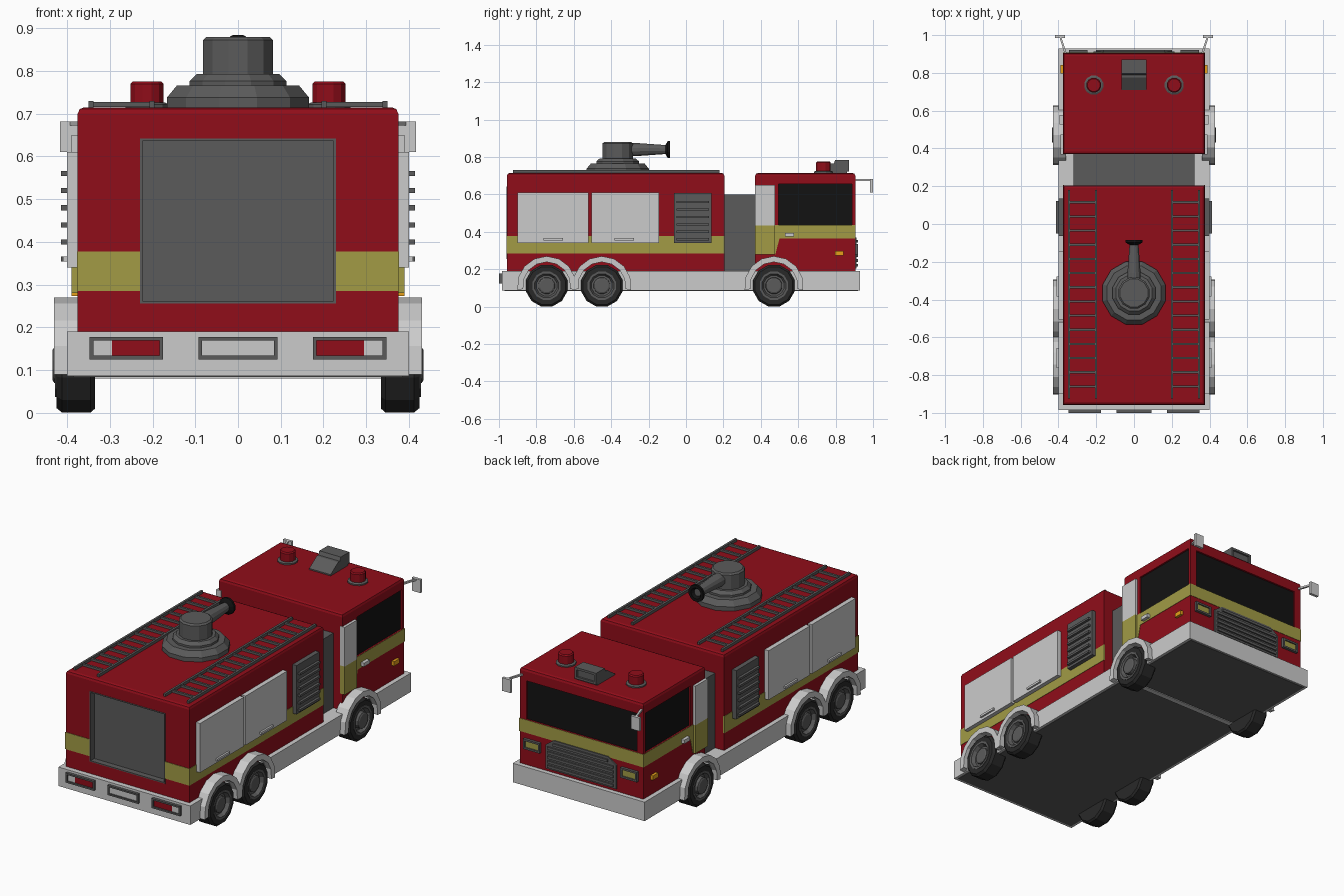
import bpy, bmesh
from math import sin, cos, pi, radians
from mathutils import Vector, Matrix

if "Cube" in bpy.data.objects:
    bpy.data.objects.remove(bpy.data.objects["Cube"])

def material(name, r, g, b):
    m = bpy.data.materials.new(name)
    m.diffuse_color = (r, g, b, 1)
    m.use_nodes = True
    m.node_tree.nodes["Principled BSDF"].inputs["Base Color"].default_value = m.diffuse_color
    return m

RED = material("red", 0.28, 0.004, 0.010)
WHITE = material("light_grey", 0.60, 0.60, 0.60)
GREY = material("dark_grey", 0.105, 0.105, 0.105)
BLACK = material("black", 0.006, 0.006, 0.006)
TYRE = material("tyre", 0.022, 0.022, 0.022)
YELLOW = material("yellow", 0.36, 0.33, 0.06)
ORANGE = material("orange", 0.8, 0.35, 0.01)

def finish(name, bm, mat, mirror=False):
    bmesh.ops.recalc_face_normals(bm, faces=bm.faces)
    me = bpy.data.meshes.new(name)
    bm.to_mesh(me)
    bm.free()
    if mat:
        me.materials.append(mat)
    ob = bpy.data.objects.new(name, me)
    bpy.context.collection.objects.link(ob)
    if mirror:
        ob.modifiers.new("mirror", 'MIRROR')
    return ob

def add_box(bm, x0, x1, y0, y1, z0, z1):
    m = Matrix.Translation(((x0+x1)/2, (y0+y1)/2, (z0+z1)/2)) @ Matrix.Diagonal((x1-x0, y1-y0, z1-z0, 1))
    return bmesh.ops.create_cube(bm, size=1, matrix=m)

def boxes(name, dims, mat, mirror=False, bevel=0):
    bm = bmesh.new()
    for d in dims:
        add_box(bm, *d)
    if bevel:  # round the roof edges
        top = max(v.co.z for v in bm.verts) - 1e-4
        es = [e for e in bm.edges if all(v.co.z > top for v in e.verts)]
        bmesh.ops.bevel(bm, geom=es, offset=bevel, segments=2, profile=0.5, affect='EDGES')
    return finish(name, bm, mat, mirror)

def box(name, x0, x1, y0, y1, z0, z1, mat, mirror=False, bevel=0):
    return boxes(name, [(x0, x1, y0, y1, z0, z1)], mat, mirror, bevel)

def frame(name, x0, x1, y0, y1, z0, z1, t, mat, mirror=False):
    return boxes(name, [(x0, x1, y0, y1, z0, z0+t), (x0, x1, y0, y1, z1-t, z1),
                        (x0, x0+t, y0, y1, z0+t, z1-t), (x1-t, x1, y0, y1, z0+t, z1-t)], mat, mirror)

def prism(name, pts, axis, a, b, mat, mirror=False):
    bm = bmesh.new()
    place = (lambda p: (a, p[0], p[1])) if axis == 'x' else (lambda p: (p[0], a, p[1]))
    f = bm.faces.new([bm.verts.new(place(p)) for p in pts])
    r = bmesh.ops.extrude_face_region(bm, geom=[f])
    d = Vector((b-a, 0, 0)) if axis == 'x' else Vector((0, b-a, 0))
    bmesh.ops.translate(bm, vec=d, verts=[v for v in r['geom'] if isinstance(v, bmesh.types.BMVert)])
    return finish(name, bm, mat, mirror)

def lathe(name, profile, centre, axis, mat, n=12, mirror=False):
    # profile of (radius, height along axis)
    bm = bmesh.new()
    rings = []
    for r, h in profile:
        ring = []
        for i in range(n):
            t = 2*pi*(i+0.5)/n
            u, v = r*cos(t), r*sin(t)
            p = {'x': (h, u, v), 'y': (u, h, v), 'z': (u, v, h)}[axis]
            ring.append(bm.verts.new(Vector(p) + Vector(centre)))
        rings.append(ring)
    for p, q in zip(rings, rings[1:]):
        for i in range(n):
            bm.faces.new((p[i], p[(i+1) % n], q[(i+1) % n], q[i]))
    bm.faces.new(rings[0])
    bm.faces.new(rings[-1])
    return finish(name, bm, mat, mirror)

def carve(body, name, dims, mirror=False):
    c = box(name, *dims, None, mirror)
    c.hide_render = True
    c.hide_set(True)
    m = body.modifiers.new(name, 'BOOLEAN')
    m.object, m.operation, m.solver = c, 'DIFFERENCE', 'EXACT'

# Chassis skirt and underside
box("skirt", -0.40, 0.40, -0.985, 0.93, 0.086, 0.19, WHITE)
box("underside_plate", -0.385, 0.385, -0.97, 0.92, 0.084, 0.1, GREY)
box("underside_crossbar", -0.40, 0.40, 0.37, 0.40, 0.08, 0.1, WHITE)

# Rear body, link section, cab
body = box("rear_body", -0.375, 0.375, -0.957, 0.205, 0.185, 0.715, RED, bevel=0.015)
box("link_section", -0.32, 0.32, 0.19, 0.38, 0.185, 0.60, GREY)
cab = box("cab", -0.375, 0.375, 0.37, 0.905, 0.185, 0.715, RED, bevel=0.015)

# Recessed rear door
carve(body, "rear_door_cutter", (-0.227, 0.227, -1.1, -0.925, 0.258, 0.64))
box("rear_door", -0.227, 0.227, -0.927, -0.92, 0.258, 0.64, GREY)
frame("rear_door_surround", -0.229, 0.229, -0.959, -0.92, 0.256, 0.642, 0.006, GREY)

# Recessed cab windows
carve(cab, "windscreen_cutter", (-0.335, 0.335, 0.893, 1.1, 0.437, 0.65))
box("windscreen", -0.335, 0.335, 0.885, 0.895, 0.437, 0.65, BLACK)
carve(cab, "side_window_cutter", (0.364, 0.6, 0.495, 0.888, 0.437, 0.655), True)
box("side_window", 0.355, 0.366, 0.495, 0.888, 0.437, 0.655, BLACK, True)

# Yellow stripes
box("body_side_stripe", 0.37, 0.377, -0.959, 0.206, 0.285, 0.378, YELLOW, True)
box("body_rear_stripe", 0.229, 0.377, -0.9595, -0.95, 0.285, 0.378, YELLOW, True)
box("cab_front_stripe", -0.377, 0.377, 0.9, 0.907, 0.365, 0.436, YELLOW)
prism("cab_side_stripe", [(0.47, 0.28), (0.478, 0.28), (0.50, 0.365), (0.907, 0.365), (0.907, 0.436), (0.47, 0.436)],
      'x', 0.37, 0.377, YELLOW, True)
box("cab_pillar_lower", 0.36, 0.39, 0.368, 0.475, 0.28, 0.435, YELLOW, True)
box("cab_pillar_upper", 0.36, 0.39, 0.368, 0.475, 0.435, 0.65, WHITE, True)

# Side lockers with handles, and vents
for i, (a, b, h) in enumerate([(-0.90, -0.52, -0.71), (-0.505, -0.145, -0.33)]):
    box(f"locker_door_{i}", 0.37, 0.40, a, b, 0.34, 0.61, WHITE, True)
    box(f"locker_handle_{i}", 0.395, 0.41, h-0.053, h+0.053, 0.354, 0.366, WHITE, True)
box("vent_panel", 0.37, 0.40, -0.063, 0.135, 0.34, 0.608, GREY, True)
boxes("vent_slats", [(0.39, 0.414, -0.05, 0.122, z-0.006, z+0.006)
                     for z in (0.36, 0.40, 0.44, 0.48, 0.52, 0.56)], GREY, True)

# Wheels and arches
arc = [radians(-8 + 196*i/8) for i in range(9)]
for n, y in (("front", 0.47), ("middle", -0.45), ("rear", -0.745)):
    c = (0, y, 0.112)
    lathe(n + "_tyre", [(0.07, 0.335), (0.106, 0.335), (0.115, 0.345), (0.115, 0.412), (0.104, 0.425),
                        (0.078, 0.425), (0.07, 0.40)], c, 'x', TYRE, mirror=True)
    lathe(n + "_rim", [(0.078, 0.40), (0.078, 0.428), (0.066, 0.428), (0.056, 0.408)], c, 'x', GREY, mirror=True)
    out = 0.434 if n == "front" else 0.420
    lathe(n + "_hub", [(0.046, 0.40), (0.044, out-0.004), (0.036, out)], c, 'x', GREY, mirror=True)
    pts = [(y + 0.158*cos(t), 0.112 + 0.158*sin(t)) for t in arc]
    pts += [(y + 0.127*cos(t), 0.112 + 0.127*sin(t)) for t in reversed(arc)]
    prism(n + "_wheel_arch", pts, 'x', 0.36, 0.43, WHITE, True)

# Rear bumper lamps
frame("rear_lamp_frame", 0.175, 0.347, -1.0, -0.98, 0.125, 0.178, 0.009, GREY, True)
box("rear_lamp_red", 0.18, 0.295, -0.992, -0.98, 0.13, 0.172, RED, True)
box("rear_lamp_clear", 0.295, 0.342, -0.992, -0.98, 0.13, 0.172, WHITE, True)
frame("plate_frame", -0.093, 0.093, -1.0, -0.98, 0.125, 0.178, 0.009, GREY)
box("plate", -0.088, 0.088, -0.992, -0.98, 0.13, 0.172, WHITE)

# Cab front: grille, headlamps
prism("grille", [(-0.215, 0.205), (0.215, 0.205), (0.215, 0.335), (0.165, 0.37), (-0.165, 0.37), (-0.215, 0.335)],
      'y', 0.90, 0.912, GREY)
boxes("grille_bars", [(-0.2, 0.2, 0.905, 0.92, z, z+0.014) for z in (0.215, 0.24, 0.265, 0.29, 0.315)]
      + [(-0.165, 0.165, 0.905, 0.92, 0.342, 0.356)], GREY)
frame("headlamp_frame", 0.245, 0.345, 0.9, 0.92, 0.28, 0.335, 0.01, GREY, True)
box("headlamp", 0.25, 0.34, 0.9, 0.913, 0.285, 0.33, YELLOW, True)

# Cab sides: indicators, door handles, mirrors
box("indicator", 0.37, 0.39, 0.797, 0.843, 0.274, 0.298, ORANGE, True)
box("cab_door_handle", 0.37, 0.395, 0.528, 0.578, 0.374, 0.394, WHITE, True)
prism("mirror_arm", [(0.355, 0.90), (0.367, 0.90), (0.395, 0.99), (0.385, 0.99)], 'y', 0, 0.01, WHITE, True)
arm = bpy.data.objects["mirror_arm"].data
for v in arm.vertices:  # lay the arm flat at roof height
    v.co = (v.co.x, v.co.z, 0.672 + v.co.y)
arm.flip_normals()
box("mirror_head", 0.365, 0.417, 0.985, 1.0, 0.61, 0.682, WHITE, True)

# Roof ladders
rails = [(x, x+0.012, -0.925, 0.18, 0.713, 0.73) for x in (0.195, 0.338)]
rungs = [(0.2, 0.345, y-0.006, y+0.006, 0.716, 0.728) for y in [0.115 - 0.075*i for i in range(14)]]
boxes("roof_ladder", rails + rungs, GREY, True)

# Water cannon
c = (0, -0.365, 0)
lathe("cannon_base", [(0.172, 0.71), (0.172, 0.738), (0.148, 0.766), (0.115, 0.766)], c, 'z', GREY)
lathe("cannon_collar", [(0.117, 0.76), (0.117, 0.777), (0.10, 0.793), (0.08, 0.793)], c, 'z', GREY)
lathe("cannon_turret", [(0.085, 0.785), (0.085, 0.872), (0.076, 0.88)], c, 'z', GREY)
lathe("cannon_barrel", [(0.036, -0.30), (0.036, -0.26), (0.024, -0.10)], (0, 0, 0.84), 'y', GREY)
lathe("cannon_nozzle", [(0.025, -0.11), (0.046, -0.098), (0.046, -0.086), (0.03, -0.086), (0.02, -0.10)],
      (0, 0, 0.84), 'y', BLACK)

# Beacons and siren on the cab roof
lathe("beacon_base", [(0.052, 0.712), (0.052, 0.722), (0.044, 0.726)], (0.213, 0.735, 0), 'z', GREY, mirror=True)
lathe("beacon", [(0.04, 0.72), (0.04, 0.77), (0.034, 0.776)], (0.213, 0.735, 0), 'z', RED, mirror=True)
prism("siren", [(0.71, 0.712), (0.71, 0.722), (0.775, 0.765), (0.79, 0.765), (0.798, 0.785), (0.862, 0.785), (0.862, 0.712)],
      'x', -0.065, 0.065, GREY)
frame("siren_mouth", -0.065, 0.065, 0.86, 0.872, 0.722, 0.785, 0.012, GREY)
